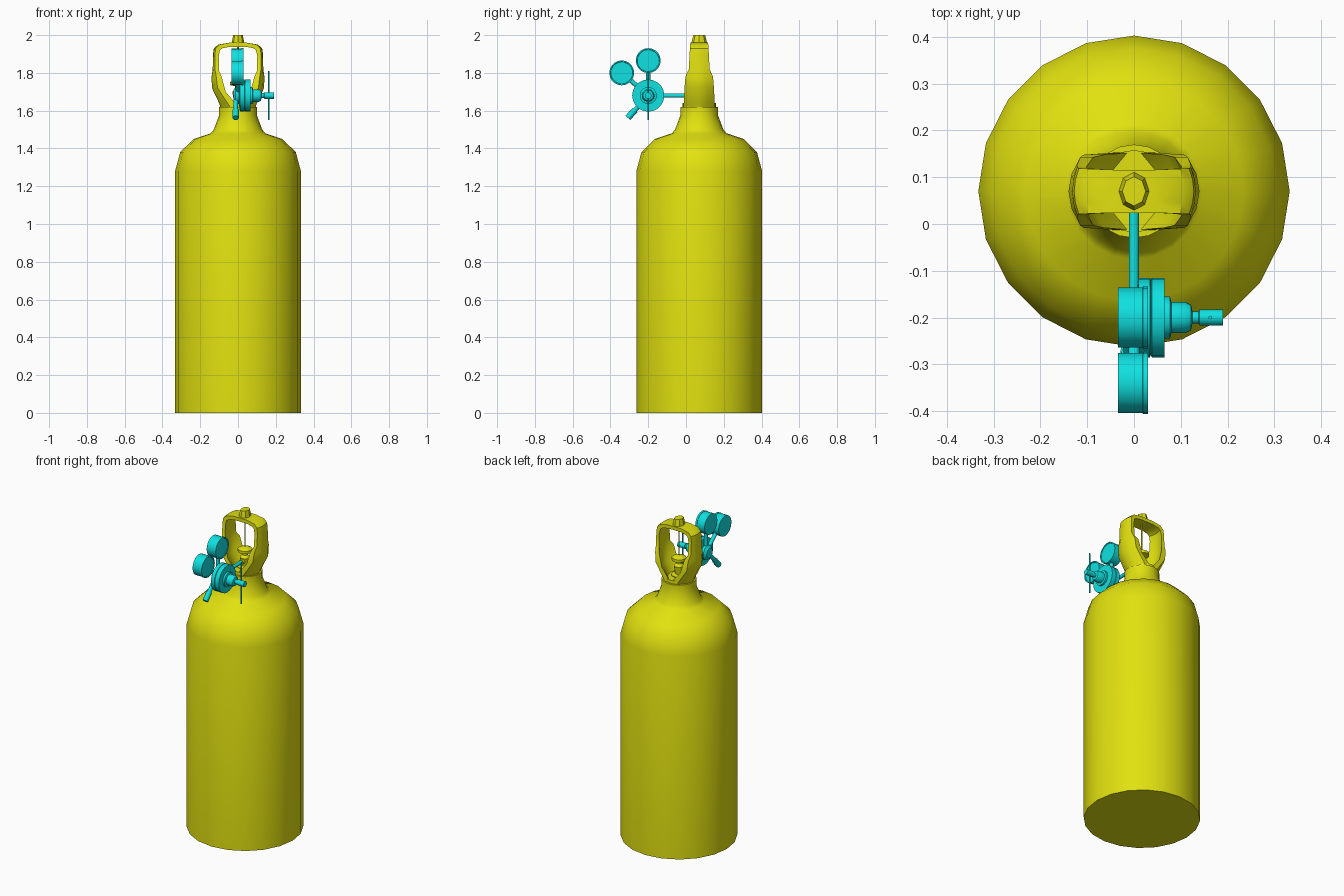
import bpy, bmesh, math
from mathutils import Vector

if "Cube" in bpy.data.objects:
    bpy.data.objects.remove(bpy.data.objects["Cube"])

CY = 0.07                      # tank axis
REG = Vector((0, -0.2, 1.68))  # regulator centre
X, Z = Vector((1, 0, 0)), Vector((0, 0, 1))


def material(name, color):
    m = bpy.data.materials.new(name)
    m.use_nodes = True
    m.diffuse_color = color
    m.node_tree.nodes["Principled BSDF"].inputs["Base Color"].default_value = color
    return m


yellow = material("yellow paint", (0.75, 0.75, 0.005, 1))
cyan = material("cyan metal", (0.005, 0.75, 0.75, 1))


def finish(name, bm, mat):
    bmesh.ops.recalc_face_normals(bm, faces=bm.faces)
    mesh = bpy.data.meshes.new(name)
    bm.to_mesh(mesh)
    bm.free()
    mesh.materials.append(mat)
    ob = bpy.data.objects.new(name, mesh)
    bpy.context.collection.objects.link(ob)
    bpy.ops.object.select_all(action='DESELECT')
    ob.select_set(True)
    bpy.context.view_layer.objects.active = ob
    bpy.ops.object.shade_smooth_by_angle(angle=math.radians(32))
    return ob


def skin(name, rings, mat):
    """Join equal closed rings of points and cap both ends."""
    bm = bmesh.new()
    vs = [[bm.verts.new(p) for p in ring] for ring in rings]
    n = len(vs[0])
    for a, b in zip(vs, vs[1:]):
        for i in range(n):
            j = (i + 1) % n
            bm.faces.new((a[i], a[j], b[j], b[i]))
    bm.faces.new(vs[0])
    bm.faces.new(vs[-1])
    return finish(name, bm, mat)


def lathe(name, profile, mat, origin=(0, CY, 0), axis=Z, sides=20):
    """Turn (radius, distance) pairs around an axis."""
    rot = Z.rotation_difference(axis)
    rings = []
    for r, d in profile:
        angles = [math.tau * i / sides for i in range(sides)]
        rings.append([Vector(origin) + rot @ Vector((r * math.cos(a), r * math.sin(a), d))
                      for a in angles])
    return skin(name, rings, mat)


def rod(name, start, end, radius, mat, sides=12):
    v = Vector(end) - Vector(start)
    return lathe(name, [(radius, 0), (radius, v.length)], mat, start, v.normalized(), sides)


# Tank with shoulder and neck
lathe("tank", [(0.333, 0), (0.333, 1.28), (0.306, 1.38), (0.235, 1.45), (0.145, 1.48),
               (0.128, 1.5), (0.1, 1.575), (0.1, 1.62), (0.088, 1.62), (0.088, 1.64),
               (0.05, 1.64)], yellow)

# Guard: outer x, z, inner x, z, half depth, edge bulge
half = [(0.088, 1.6, 0.05, 1.6, 0.083, 0.058),
        (0.1, 1.64, 0.06, 1.64, 0.082, 0.045),
        (0.138, 1.72, 0.095, 1.7, 0.078, 0.03),
        (0.14, 1.78, 0.112, 1.78, 0.073, 0.025),
        (0.134, 1.82, 0.112, 1.81, 0.055, 0.012),
        (0.132, 1.9, 0.112, 1.89, 0.051, 0.01),
        (0.128, 1.93, 0.105, 1.92, 0.049, 0.01),
        (0.105, 1.95, 0.09, 1.93, 0.048, 0.007),
        (0.045, 1.96, 0.045, 1.938, 0.046, 0)]
path = [(s, *p) for s, pts in ((1, half), (-1, half[::-1])) for p in pts]
steps = (-1, -0.5, 0, 0.5, 1)
rings = []
for s, xo, zo, xi, zi, h, b in path:
    outer = [(s * (xo - b * t * t), CY + h * t, zo) for t in steps]
    inner = [(s * (xi - b * t * t), CY + h * t, zi) for t in reversed(steps)]
    rings.append(outer + inner)
skin("guard", rings, yellow)

# Octagonal knob on the guard
knob = lathe("guard_knob", [(0.034, 1.945), (0.032, 1.965), (0.025, 2.0)], yellow, sides=8)
for v in knob.data.vertices:
    v.co.y = CY + (v.co.y - CY) * 1.25

# Valve inside the guard
lathe("valve_body", [(0.045, 1.62), (0.045, 1.645), (0.022, 1.65), (0.03, 1.7), (0.016, 1.715),
                     (0.016, 1.73), (0.042, 1.735), (0.042, 1.752), (0.015, 1.765)],
      yellow, sides=12)
rod("valve_spindle", (0, CY, 1.75), (0, CY, 1.95), 0.004, yellow, 8)
rod("valve_outlet", (0, 0.03, 1.68), (0, CY, 1.68), 0.016, yellow)

# Regulator body with its adjusting stem
lathe("regulator_body", [(0.03, -0.025), (0.045, -0.012), (0.045, 0.005), (0.085, 0.01),
                         (0.085, 0.034), (0.08, 0.036), (0.085, 0.038), (0.085, 0.065),
                         (0.045, 0.065), (0.045, 0.077), (0.033, 0.08), (0.033, 0.11),
                         (0.027, 0.122), (0.013, 0.125), (0.013, 0.138), (0.017, 0.14),
                         (0.017, 0.19)], cyan, REG, X)
rod("stem_crossbar", REG + Vector((0.163, 0, -0.13)), REG + Vector((0.163, 0, 0.13)),
    0.004, cyan, 8)
rod("inlet_pipe", REG, (0, 0.05, 1.68), 0.011, cyan)

# Two gauges on short pipes
for side, y, z in (("upper", -0.2, 1.865), ("front", -0.34, 1.8)):
    centre = Vector((0, y, z))
    lathe(side + "_gauge", [(0.064, -0.034), (0.064, 0.018), (0.066, 0.019), (0.066, 0.03),
                            (0.06, 0.03), (0.058, 0.027)], cyan, centre, X)
    rod(side + "_gauge_pipe", REG, centre, 0.012, cyan)

# Outlet with hose fitting
rod("outlet_pipe", REG - 0.012 * X, (-0.012, -0.305, 1.565), 0.012, cyan)
rod("outlet_fitting", (-0.012, -0.27, 1.603), (-0.012, -0.308, 1.562), 0.017, cyan)
